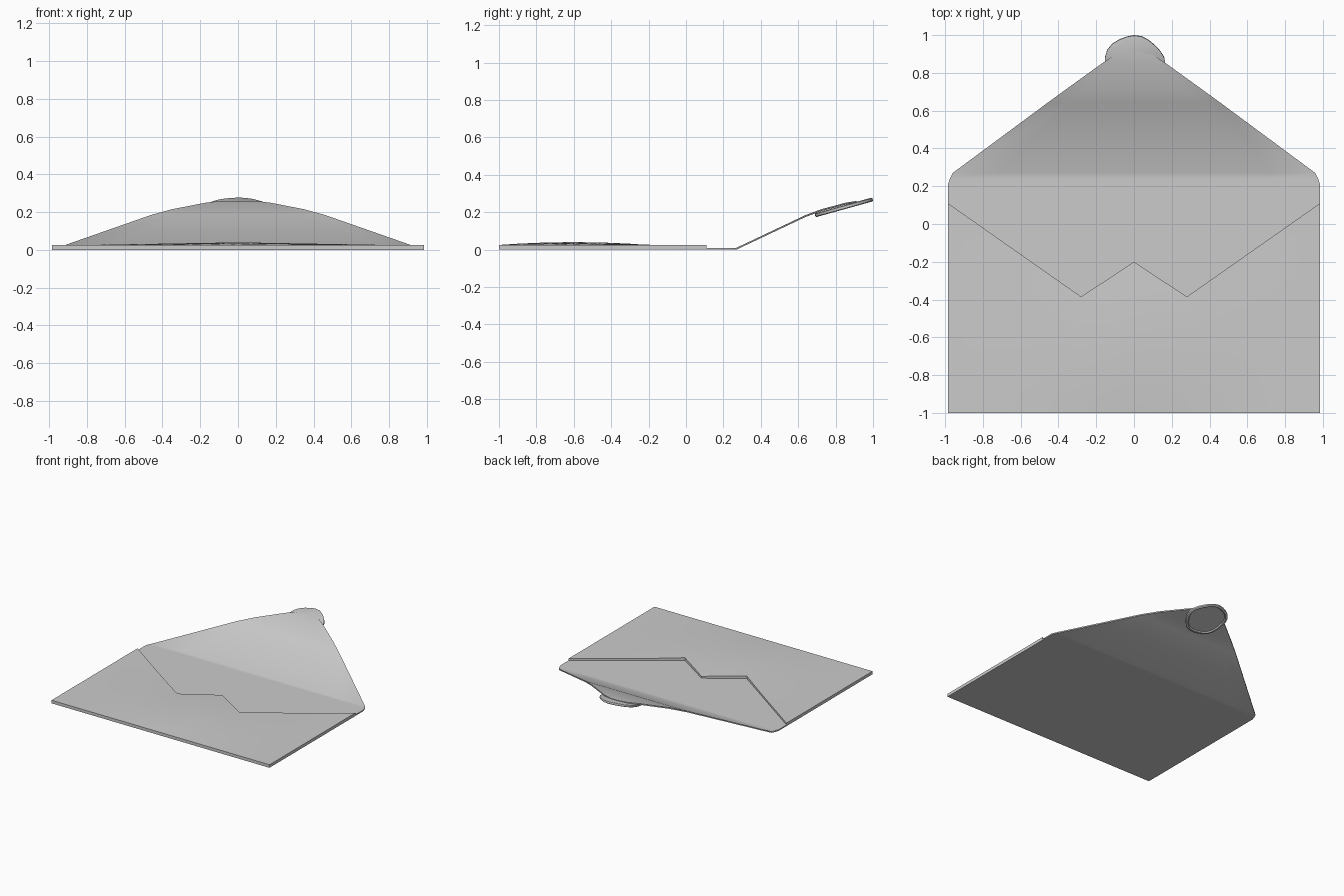
import bpy, bmesh
from math import sin, cos, pi, radians
from mathutils import Matrix, Vector

cube = bpy.data.objects.get("Cube")
if cube:
    bpy.data.objects.remove(cube, do_unlink=True)

paper = bpy.data.materials.new("grey paper")
paper.use_nodes = True
grey = (0.6, 0.6, 0.6, 1)
paper.diffuse_color = grey
paper.node_tree.nodes["Principled BSDF"].inputs["Base Color"].default_value = grey

HALF = 0.985      # half width of the envelope
SHEET = 0.01      # paper thickness
POCKET = 0.025    # height of the pocket edge


def finish(bm, name):
    bmesh.ops.recalc_face_normals(bm, faces=bm.faces)
    mesh = bpy.data.meshes.new(name)
    bm.to_mesh(mesh)
    bm.free()
    obj = bpy.data.objects.new(name, mesh)
    mesh.materials.append(paper)
    bpy.context.collection.objects.link(obj)
    bpy.ops.object.select_all(action='DESELECT')
    obj.select_set(True)
    bpy.context.view_layer.objects.active = obj
    bpy.ops.object.shade_smooth_by_angle(angle=radians(30))
    return obj


def skin(bm, rows, closed=False):
    """Bridge equal rows of points with quads."""
    rows = [[bm.verts.new(p) for p in row] for row in rows]
    n = len(rows[0])
    for a, b in zip(rows, rows[1:]):
        for i in range(n if closed else n - 1):
            j = (i + 1) % n
            bm.faces.new((a[i], a[j], b[j], b[i]))
    return rows


def thicken(bm, move):
    """Close a sheet into a solid; move gives the position of each copied vertex."""
    geom = bmesh.ops.extrude_face_region(bm, geom=bm.faces[:], use_keep_orig=True)["geom"]
    for v in geom:
        if isinstance(v, bmesh.types.BMVert):
            v.co = move(v.co)


# Back sheet and open flap: (y, half width, underside height)
outline = [(-1, HALF, 0), (0.21, HALF, 0), (0.24, 0.975, 0), (0.27, 0.96, 0),
           (0.64, 0.46, 0.175), (0.72, 0.35, 0.205), (0.85, 0.17, 0.24),
           (0.89, 0.11, 0.247), (0.912, 0.03, 0.25)]
bm = bmesh.new()
skin(bm, [[(w * k / 4, y, z) for k in range(-4, 5)] for y, w, z in outline])
thicken(bm, lambda co: co + Vector((0, 0, SHEET)))
finish(bm, "back_sheet_and_flap")

# Front pocket with a notched upper edge and a gentle swell
edge = [(0, -0.2), (0.28, -0.385), (HALF, 0.11)]


def edge_y(x):
    x = abs(x)
    for (x0, y0), (x1, y1) in zip(edge, edge[1:]):
        if x <= x1 + 1e-6:
            return y0 + (y1 - y0) * (x - x0) / (x1 - x0)


def swell(x, y):
    return 0.015 * max(0, 1 - abs(x) / 0.85) * max(0, 1 - ((y + 0.6) / 0.4) ** 2)


half_columns = [0.14, 0.28, 0.45, 0.62, 0.8, HALF]
columns = [-x for x in reversed(half_columns)] + [0] + half_columns
bm = bmesh.new()
rows = []
for k in range(9):
    row = []
    for x in columns:
        y = -1 + (edge_y(x) + 1) * k / 8
        row.append((x, y, POCKET + swell(x, y)))
    rows.append(row)
skin(bm, rows)
thicken(bm, lambda co: Vector((co.x, co.y, SHEET)))
finish(bm, "front_pocket")

# Wax seal under the flap tip: irregular disc with a raised rim below
SIDES = 24


def seal_ring(scale, z):
    ring = []
    for i in range(SIDES):
        a = 2 * pi * i / SIDES
        r = scale * (0.16 + 0.004 * sin(5 * a + 1) + 0.003 * cos(3 * a))
        ring.append((r * cos(a), r * sin(a), z))
    return ring


bm = bmesh.new()
rings = skin(bm, [seal_ring(s, z) for s, z in (
    (0.95, 0.01), (1, 0.006), (1, -0.007), (0.96, -0.011),
    (0.9, -0.011), (0.86, -0.003))], closed=True)
bm.faces.new(rings[0])
bm.faces.new(rings[-1])
bm.transform(Matrix.Translation((0, 0.842, 0.226)) @ Matrix.Rotation(radians(15.5), 4, 'X'))
finish(bm, "wax_seal")
